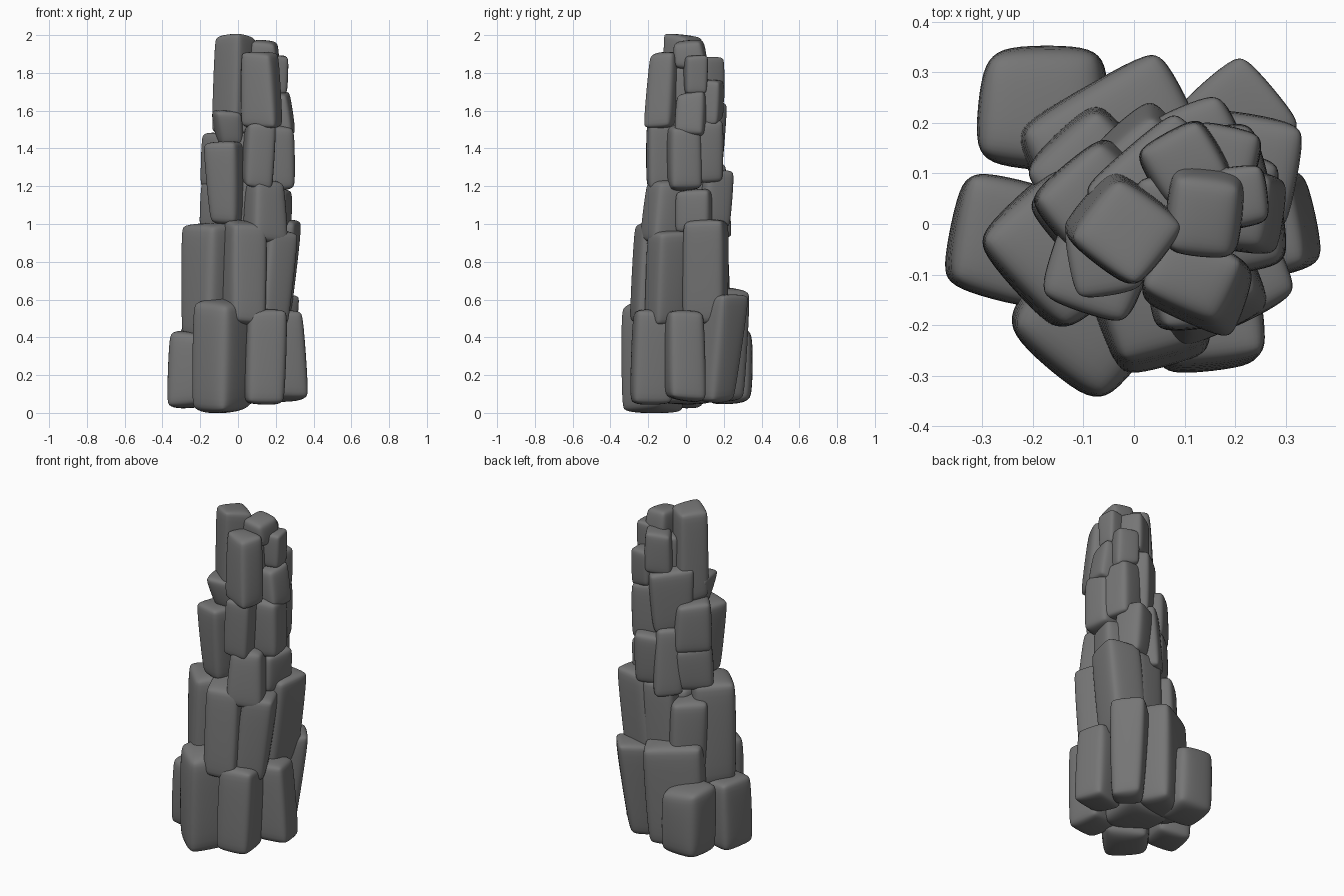
import bpy, bmesh, math, random
from mathutils import Vector, Matrix

old = bpy.data.objects.get("Cube")
if old:
    bpy.data.objects.remove(old, do_unlink=True)

stone = bpy.data.materials.new("grey stone")
stone.use_nodes = True
grey = (0.18, 0.18, 0.18, 1)
stone.diffuse_color = grey
stone.node_tree.nodes["Principled BSDF"].inputs["Base Color"].default_value = grey
rng = random.Random(7)


def rock(name, centre, heights, size, yaw=0, lean=(0, 0), taper=1.0, foot=1.0):
    """Irregular block: yawed box, scaled at top and foot, leaned, then rounded."""
    (low, high), (wide, deep) = heights, size
    mesh = bpy.data.meshes.new(name)
    bm = bmesh.new()
    bmesh.ops.create_cube(bm, size=1)
    turn = Matrix.Rotation(math.radians(yaw), 3, "Z")
    for v in bm.verts:
        top = v.co.z > 0
        scale = taper if top else foot
        chip = [rng.uniform(0.94, 1.14) for _ in range(2)]
        p = turn @ Vector((v.co.x * wide * scale * chip[0], v.co.y * deep * scale * chip[1], 0))
        side = 1 if top else -1
        p += Vector((centre[0], centre[1], 0)) + Vector((lean[0], lean[1], 0)) * side / 2
        p.z = (high if top else low) - side * rng.uniform(-0.015, 0.035)
        v.co = p
    bm.to_mesh(mesh)
    bm.free()
    mesh.materials.append(stone)
    obj = bpy.data.objects.new(name, mesh)
    bpy.context.collection.objects.link(obj)
    bevel = obj.modifiers.new("worn edges", "BEVEL")
    bevel.width = min(wide, deep, high - low) * 0.23
    bevel.segments = 2
    bevel.limit_method = "NONE"
    soft = obj.modifiers.new("soften", "SUBSURF")
    soft.levels = soft.render_levels = 2
    mesh.polygons.foreach_set("use_smooth", [True] * len(mesh.polygons))
    return obj


# Base ring
rock("base_front_slab", (-.08, -.17), (-.01, .61), (.28, .29), -38, (.02, .0), 1.0, .95)
rock("base_front_left_block", (.14, -.18), (.04, .56), (.21, .22), 8, (.02, .02))
rock("base_left_block", (.24, -.01), (.05, .56), (.21, .2), 12, (-.03, 0))
rock("base_back_left_block", (.19, .18), (.04, .64), (.19, .21), 40, (.02, .05), 1.05, .8)
rock("base_back_slab", (-.06, .17), (.03, .68), (.35, .23), 28, (.02, .01), .95, .9)
rock("base_back_right_boulder", (-.18, .23), (.05, .46), (.27, .26), -3, (-.01, 0), .95, .95)
rock("base_right_block", (-.255, -.03), (.03, .44), (.22, .25), -14, (.01, 0), .95, .95)
rock("base_core", (0, 0), (.03, .6), (.3, .3))

# Second ring
rock("second_front_right_slab", (-.15, -.05), (.38, 1.02), (.25, .23), -48, (.02, 0))
rock("second_front_block", (.03, -.17), (.45, 1.03), (.19, .22), 18, (.01, .03))
rock("second_front_left_block", (.19, -.1), (.45, .98), (.18, .2), 25, (.06, .02))
rock("second_left_block", (.19, .1), (.45, 1.03), (.21, .22), -10, (.06, 0))
rock("second_back_block", (-.08, .1), (.45, .94), (.21, .2), 40, (0, -.02))
rock("second_back_left_block", (.06, .13), (.45, 1.0), (.2, .18), 5)
rock("second_core", (.03, 0), (.5, .98), (.26, .26))

# Third ring
rock("third_front_right_slab", (-.07, -.09), (.99, 1.43), (.2, .19), -18, (-.01, 0), 1.05, .8)
rock("third_front_stub", (.15, -.12), (.9, 1.25), (.21, .19), 25, (0, .02), .85)
rock("third_front_block", (.11, -.12), (1.19, 1.55), (.16, .18), 8, (.02, 0))
rock("third_left_block", (.2, -.01), (1.16, 1.54), (.18, .18), 8)
rock("third_left_stub", (.19, .05), (.93, 1.2), (.17, .19), -12)
rock("third_back_left_stub", (.13, .15), (.95, 1.28), (.18, .18), 22, (0, .03), .9)
rock("third_back_left_block", (.17, .1), (1.22, 1.57), (.17, .18), 15)
rock("third_back_wedge", (.03, .13), (.93, 1.32), (.17, .17), 40, (0, -.02), .85)
rock("third_right_stub", (-.08, .04), (.95, 1.23), (.2, .18), 40)
rock("third_right_block", (-.08, .05), (1.16, 1.48), (.2, .18), 40, (.0, 0), .95)
rock("third_core", (.07, .01), (.95, 1.5), (.22, .22))

# Crown
rock("crown_right_ledge", (-.05, -.05), (1.38, 1.62), (.17, .19), 8, (-.02, -.02), 1.0, .7)
rock("crown_tall_stone", (-.02, -.01), (1.45, 2.02), (.17, .18), 52, (.02, -.02))
rock("crown_front_stone", (.12, -.11), (1.5, 1.92), (.21, .17), -22, (-.01, .02), .85)
rock("crown_cap", (.14, .02), (1.8, 1.98), (.15, .17), -8, (0, -.02), .95)
rock("crown_left_stone", (.21, .03), (1.45, 1.72), (.15, .16), -8, (-.03, 0))
rock("crown_left_pebble", (.19, .05), (1.68, 1.89), (.14, .12), 8)
rock("crown_back_left_stone", (.17, .12), (1.52, 1.79), (.14, .15), -15)
rock("crown_back_slab", (.04, .09), (1.28, 1.68), (.25, .17), 42, (.01, 0), 1.0, .85)
rock("crown_back_pebble", (.1, .12), (1.62, 1.89), (.15, .14), 30)
rock("crown_core", (.09, .0), (1.45, 1.85), (.18, .18))
